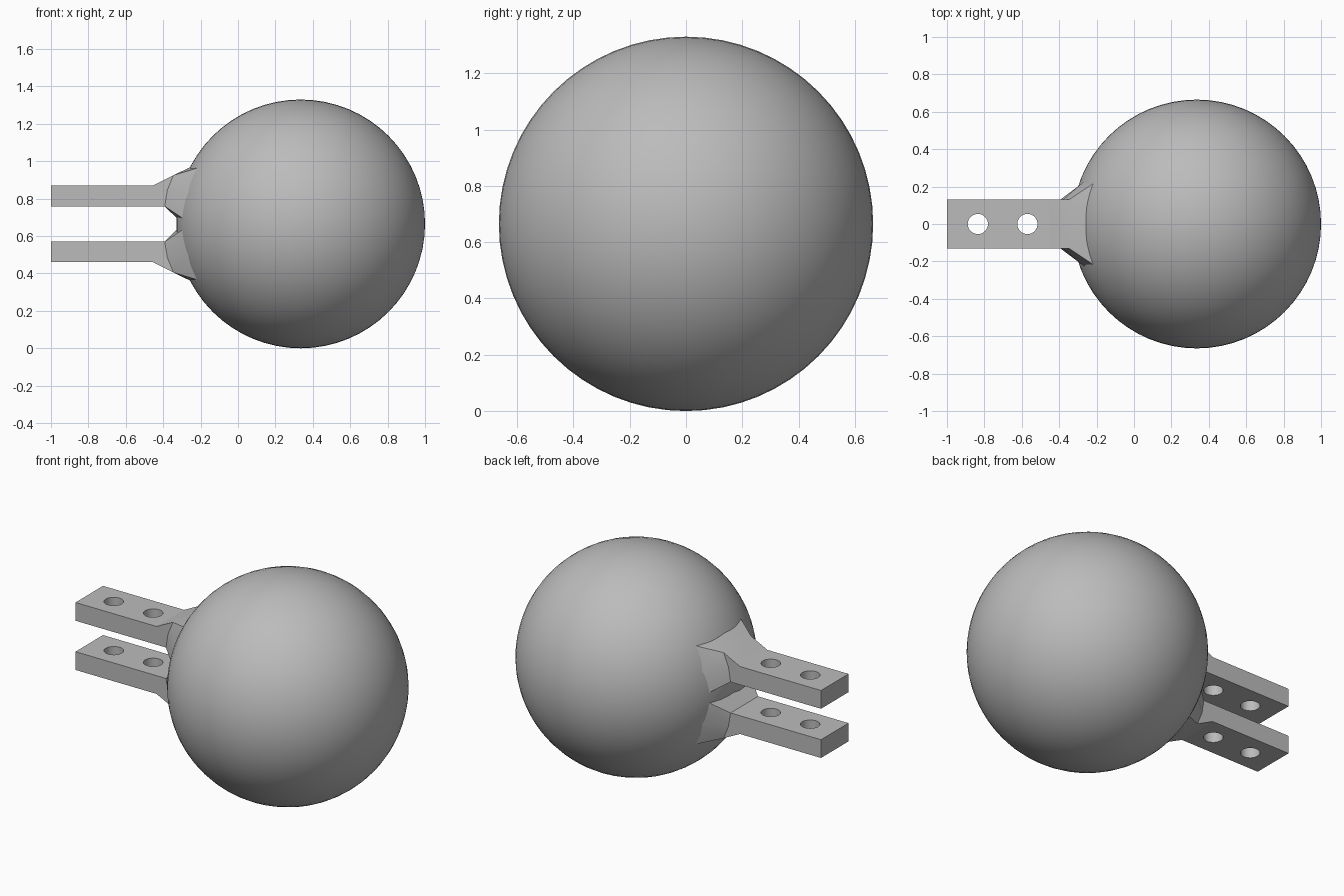
import bpy, bmesh
from math import radians, pi, sqrt
from mathutils import Matrix, Vector

cube = bpy.data.objects.get("Cube")
if cube:
    bpy.data.objects.remove(cube, do_unlink=True)

R = 0.665
CX = 1 - R
HALF_WIDTH = 0.132

grey = bpy.data.materials.new("plain grey")
grey.use_nodes = True
grey.diffuse_color = (0.5, 0.5, 0.5, 1)
grey.node_tree.nodes["Principled BSDF"].inputs["Base Color"].default_value = (0.5, 0.5, 0.5, 1)


def make_object(name, bm):
    mesh = bpy.data.meshes.new(name)
    bm.to_mesh(mesh)
    bm.free()
    mesh.materials.append(grey)
    obj = bpy.data.objects.new(name, mesh)
    bpy.context.collection.objects.link(obj)
    return obj


def activate(obj):
    bpy.ops.object.select_all(action='DESELECT')
    obj.select_set(True)
    bpy.context.view_layer.objects.active = obj


def on_ball(y, z):
    """Point just inside the ball's surface, z measured from its centre."""
    return (CX - sqrt(R * R - y * y - z * z) + 0.008, y, z)


# Ball, with its poles along the arms
bm = bmesh.new()
bmesh.ops.create_uvsphere(bm, u_segments=64, v_segments=32, radius=R)
bmesh.ops.rotate(bm, verts=bm.verts, matrix=Matrix.Rotation(pi / 2, 3, 'Y'))
bmesh.ops.translate(bm, verts=bm.verts, vec=(CX, 0, R))
ball = make_object("ball", bm)
activate(ball)
bpy.ops.object.shade_smooth()

# Half of the arm: flat side outline (x, z) and the flared root on the ball (y, z)
INNER, OUTER = 0.094, 0.205
side = [(-1, INNER), (-1, OUTER), (-0.455, OUTER),
        (-0.345, 0.26), (-0.378, 0.18), (-0.392, INNER)]
root = [(0.225, 0.303), (0.236, 0.16), (0.21, 0.025)]


def make_arm(name, up):
    bm = bmesh.new()
    flank, flare = {}, {}
    for s in (1, -1):
        flank[s] = [bm.verts.new((x, s * HALF_WIDTH, z)) for x, z in side]
        flare[s] = [bm.verts.new(on_ball(s * y, z)) for y, z in root]
    top = bm.verts.new(on_ball(0, 0.308))
    low = bm.verts.new(on_ball(0, 0.025))
    for s in (1, -1):
        a, f = flank[s], flare[s]
        bm.faces.new(a)
        bm.faces.new((a[3], a[4], f[1], f[0]))
        bm.faces.new((a[4], a[5], f[2], f[1]))
        bm.faces.new((a[3], f[0], top))
    a, b, f, g = flank[1], flank[-1], flare[1], flare[-1]
    for i, j in ((0, 1), (1, 2), (2, 3), (5, 0)):
        bm.faces.new((a[i], a[j], b[j], b[i]))
    bm.faces.new((a[3], top, b[3]))
    bm.faces.new((a[5], f[2], low, g[2], b[5]))
    bm.faces.new((top, f[0], f[1], f[2], low, g[2], g[1], g[0]))
    # Lower arm mirrors the upper one
    for v in bm.verts:
        v.co.z = R + up * v.co.z
    bmesh.ops.triangulate(bm, faces=[p for p in bm.faces if len(p.verts) > 6])
    bmesh.ops.recalc_face_normals(bm, faces=bm.faces)
    arm = make_object(name, bm)

    # Two bolt holes
    bm = bmesh.new()
    for x in (-0.835, -0.57):
        bmesh.ops.create_cone(bm, cap_ends=True, segments=32, radius1=0.054,
                              radius2=0.054, depth=0.4,
                              matrix=Matrix.Translation((x, 0, R + up * 0.15)))
    cutter = make_object("hole_cutter", bm)
    cutter.hide_render = True
    mod = arm.modifiers.new("holes", 'BOOLEAN')
    mod.operation = 'DIFFERENCE'
    mod.solver = 'EXACT'
    mod.object = cutter
    activate(arm)
    bpy.ops.object.modifier_apply(modifier=mod.name)
    bpy.data.objects.remove(cutter, do_unlink=True)
    bpy.ops.object.shade_smooth_by_angle(angle=radians(20))
    return arm


make_arm("upper_arm", 1)
make_arm("lower_arm", -1)
